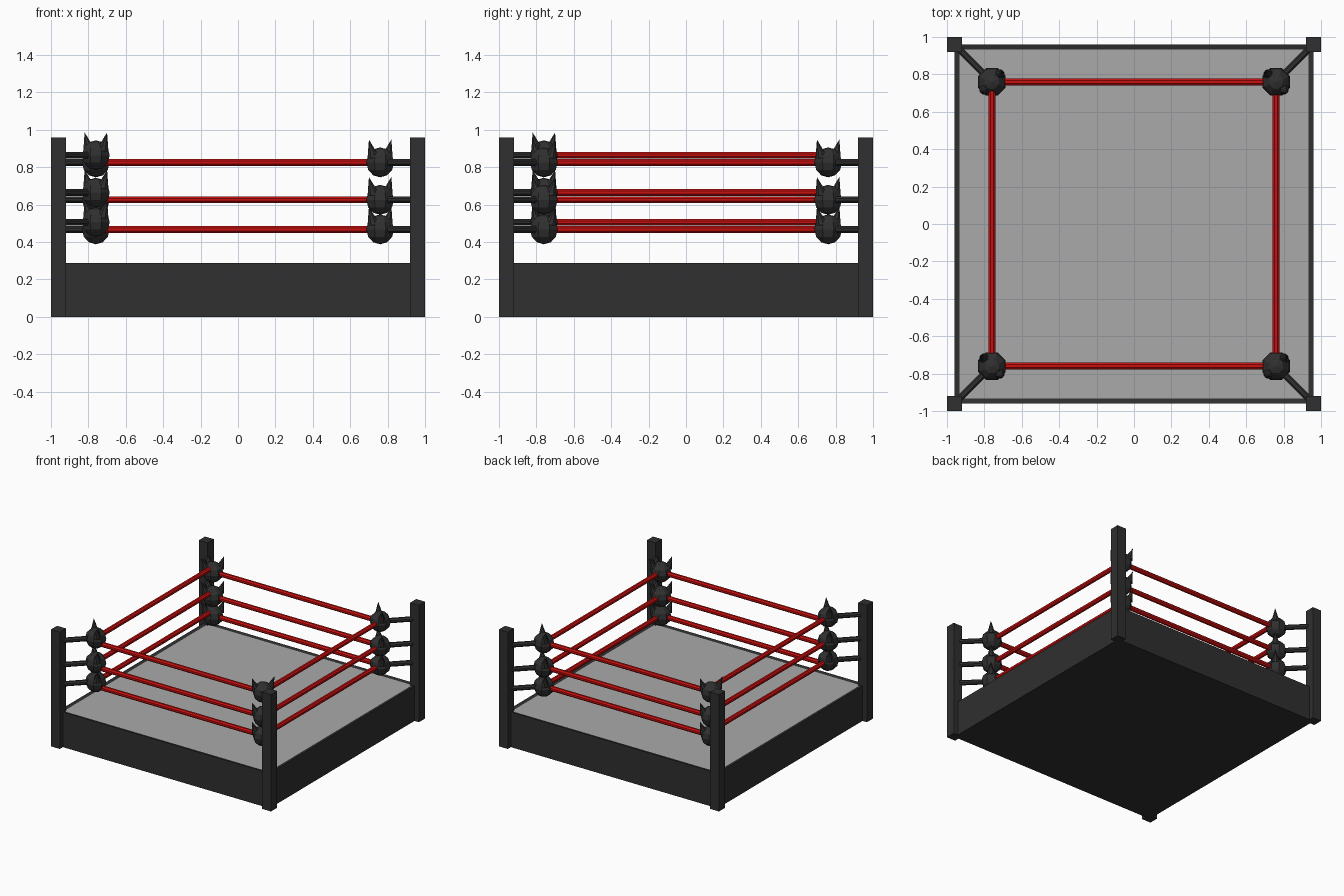
import bpy, bmesh, math
from mathutils import Vector, Matrix

if "Cube" in bpy.data.objects:
    bpy.data.objects.remove(bpy.data.objects["Cube"])


def material(name, rgb):
    m = bpy.data.materials.new(name)
    m.diffuse_color = (*rgb, 1)
    m.use_nodes = True
    m.node_tree.nodes["Principled BSDF"].inputs["Base Color"].default_value = m.diffuse_color
    return m


DARK = material("dark_charcoal", (0.029, 0.029, 0.029))
GREY = material("mat_grey", (0.40, 0.40, 0.40))
RED = material("rope_red", (0.60, 0.005, 0.005))


def finish(name, bm, mat):
    me = bpy.data.meshes.new(name)
    bm.to_mesh(me)
    bm.free()
    me.materials.append(mat)
    ob = bpy.data.objects.new(name, me)
    bpy.context.collection.objects.link(ob)
    return ob


def box(name, lo, hi, mat):
    bm = bmesh.new()
    lo, hi = Vector(lo), Vector(hi)
    size = hi - lo
    bmesh.ops.create_cube(bm, size=1, matrix=Matrix.Translation((lo + hi) / 2)
                          @ Matrix.Diagonal((*size, 1)))
    return finish(name, bm, mat)


def rod(name, a, b, r1, r2, mat, sides=8):
    a, b = Vector(a), Vector(b)
    d = b - a
    bm = bmesh.new()
    bmesh.ops.create_cone(
        bm, cap_ends=True, segments=sides, radius1=r1, radius2=r2, depth=d.length,
        matrix=Matrix.Translation((a + b) / 2) @ d.to_track_quat('Z', 'Y').to_matrix().to_4x4()
        @ Matrix.Rotation(math.pi / sides, 4, 'Z'))
    return finish(name, bm, mat)


def ball(name, c, r, mat):
    bm = bmesh.new()
    bmesh.ops.create_uvsphere(bm, u_segments=8, v_segments=6, radius=r,
                              matrix=Matrix.Translation(c) @ Matrix.Rotation(math.pi / 8, 4, 'Z'))
    return finish(name, bm, mat)


# Platform: solid base whose top is inset into a rim around the grey mat
base = box("platform", (-0.96, -0.96, 0), (0.96, 0.96, 0.288), DARK)
base.data.materials.append(GREY)
bm = bmesh.new()
bm.from_mesh(base.data)
top = max(bm.faces, key=lambda f: f.calc_center_median().z)
bmesh.ops.inset_region(bm, faces=[top], thickness=0.04, depth=-0.006)
top.material_index = 1
bm.to_mesh(base.data)
bm.free()

R = 0.76                               # rope square half width
HEIGHTS = (0.468, 0.626, 0.826)
CORNERS = [(-1, -1), (1, -1), (1, 1), (-1, 1)]

for i, (sx, sy) in enumerate(CORNERS):
    # Corner post
    box("corner_post", (sx * 0.96 - 0.04, sy * 0.96 - 0.04, 0),
        (sx * 0.96 + 0.04, sy * 0.96 + 0.04, 0.96), DARK)
    lift = 0.038 if i == 0 else 0      # one corner sits higher
    side = Vector((-sy, sx, 0))        # across the corner diagonal
    px, py = CORNERS[i - 1]
    for h in HEIGHTS:
        c = Vector((sx * R, sy * R, h + lift))
        # Arm, ball and two horns
        rod("post_arm", c, (sx * 0.95, sy * 0.95, c.z), 0.02, 0.02, DARK)
        ball("corner_ball", c, 0.08, DARK)
        for s in (-1, 1):
            rod("horn", c + side * s * 0.038 + Vector((0, 0, 0.03)),
                c + side * s * 0.060 + Vector((0, 0, 0.122)), 0.032, 0, DARK)
        # Rope to the previous corner
        rod("rope", c, (px * R, py * R, c.z), 0.02, 0.02, RED)
